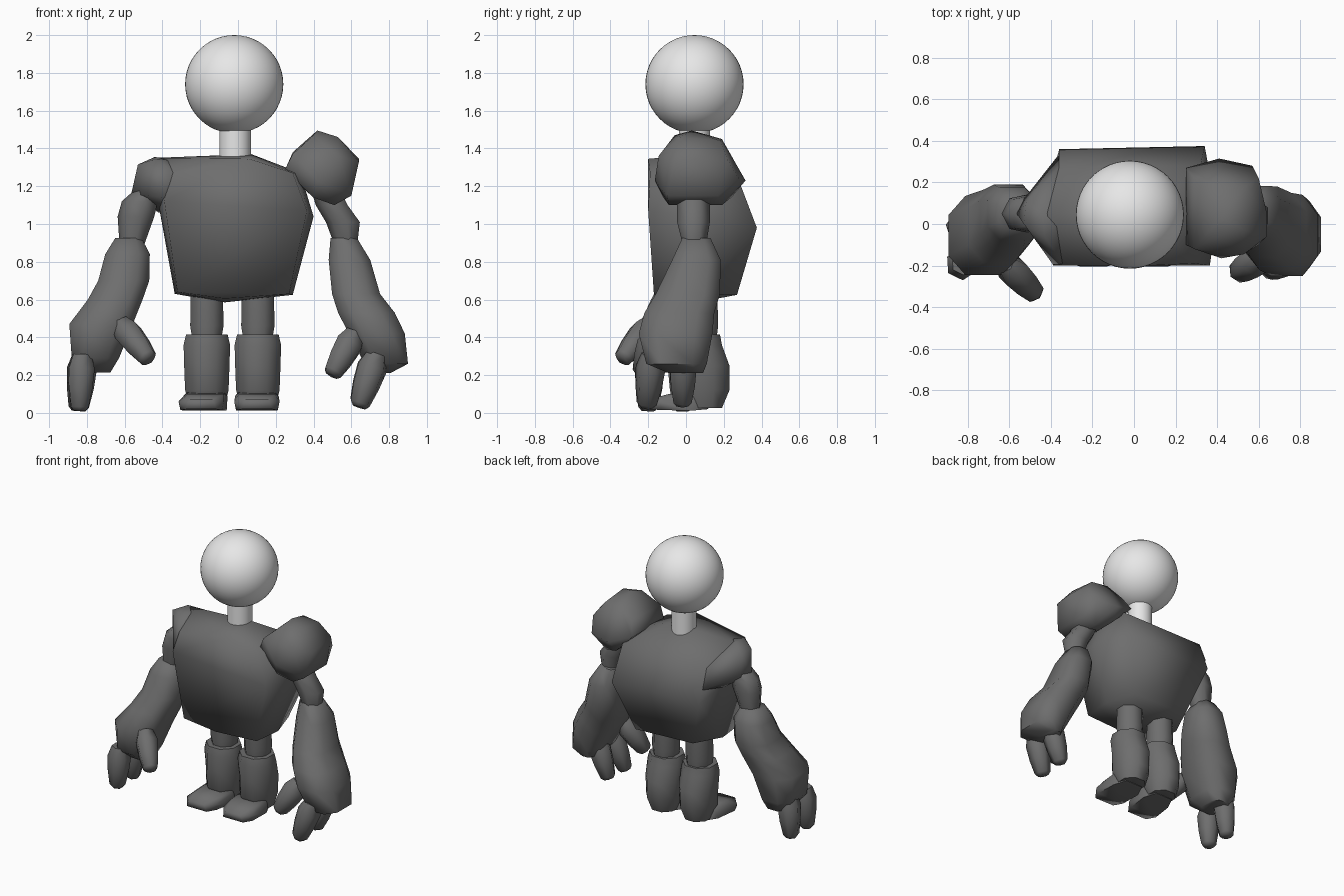
import bpy, bmesh, math
from mathutils import Vector


def material(name, v):
    m = bpy.data.materials.new(name)
    m.diffuse_color = (v, v, v, 1)
    return m


STONE = material("dark grey", 0.155)
PALE = material("pale grey", 0.8)


def finish(name, bm, mat=STONE, angle=35):
    bmesh.ops.recalc_face_normals(bm, faces=bm.faces)
    me = bpy.data.meshes.new(name)
    bm.to_mesh(me)
    bm.free()
    ob = bpy.data.objects.new(name, me)
    bpy.context.collection.objects.link(ob)
    me.materials.append(mat)
    bpy.ops.object.select_all(action='DESELECT')
    ob.select_set(True)
    bpy.context.view_layer.objects.active = ob
    bpy.ops.object.shade_smooth_by_angle(angle=math.radians(angle))
    return ob


def hull(name, points, angle=62):
    """Faceted boulder around a few corner points."""
    bm = bmesh.new()
    for p in points:
        bm.verts.new(p)
    res = bmesh.ops.convex_hull(bm, input=bm.verts)
    loose = [v for v in res["geom_interior"] if isinstance(v, bmesh.types.BMVert)]
    bmesh.ops.delete(bm, geom=loose, context='VERTS')
    bmesh.ops.dissolve_limit(bm, angle_limit=math.radians(2), verts=bm.verts, edges=bm.edges)
    return finish(name, bm, angle=angle)


def loft(name, rings, n=8, mat=STONE, tilt=None, square=1.0, angle=62):
    """Stack of n-sided rings (x, y, z, rx, ry), optionally square to a direction."""
    bm = bmesh.new()
    q = tilt.to_track_quat('Z', 'Y') if tilt else None
    k = 1 / math.cos(math.pi / n)

    def bulge(c):
        return math.copysign(abs(c * k) ** square, c)

    loops = []
    for x, y, z, rx, ry in rings:
        loop = []
        for i in range(n):
            a = 2 * math.pi * (i + 0.5) / n
            d = Vector((rx * bulge(math.cos(a)), ry * bulge(math.sin(a)), 0))
            if q:
                d = q @ d
            loop.append(bm.verts.new(Vector((x, y, z)) + d))
        loops.append(loop)
    for a, b in zip(loops, loops[1:]):
        for i in range(n):
            bm.faces.new((a[i], a[(i + 1) % n], b[(i + 1) % n], b[i]))
    bm.faces.new(loops[0])
    bm.faces.new(loops[-1])
    return finish(name, bm, mat, angle)


def finger(name, start, end, r):
    """Stubby finger that swells in the middle and tapers to the tip."""
    a, b = Vector(start), Vector(end)
    rings = [(*a.lerp(b, t), r * s, r * s) for t, s in
             ((0, 0.7), (0.25, 1), (0.6, 0.9), (0.93, 0.68), (1, 0.45))]
    loft(name, rings, 6, tilt=b - a)


# Head and neck
bm = bmesh.new()
bmesh.ops.create_uvsphere(bm, u_segments=48, v_segments=24, radius=0.26)
bmesh.ops.translate(bm, verts=bm.verts, vec=(-0.02, 0.045, 1.74))
finish("head", bm, PALE)
loft("neck", [(-0.015, 0.045, 1.25, 0.083, 0.083), (-0.015, 0.045, 1.53, 0.083, 0.083)],
     32, PALE)

# Torso: flat chest, bulging back, narrow base
hull("torso", [
    (-0.32, -0.17, 0.64), (0.27, -0.17, 0.63), (-0.07, -0.16, 0.605),
    (-0.335, 0.05, 0.63), (0.29, 0.05, 0.625), (-0.07, 0.06, 0.585),
    (-0.24, 0.26, 0.64), (0.22, 0.27, 0.625),
    (-0.39, -0.2, 1.12), (0.365, -0.2, 1.07), (-0.42, 0.05, 1.10), (0.40, 0.05, 1.04),
    (-0.36, 0.36, 1.0), (0.34, 0.375, 0.98), (-0.36, 0.275, 1.23), (0.32, 0.28, 1.23),
    (-0.34, -0.2, 1.27), (0.06, -0.2, 1.345), (0.29, -0.19, 1.27),
    (-0.44, 0.05, 1.35), (0.07, 0.06, 1.37), (0.33, 0.05, 1.27)], 88)

# Shoulder that grows out of the torso
hull("sloping_shoulder", [
    (-0.34, -0.195, 1.27), (-0.39, -0.195, 1.14), (-0.44, 0.05, 1.355), (-0.43, -0.06, 1.345),
    (-0.53, 0.0, 1.315), (-0.52, 0.10, 1.30), (-0.565, 0.05, 1.16), (-0.53, 0.12, 1.15),
    (-0.42, 0.05, 1.08), (-0.36, 0.275, 1.23), (-0.365, 0.33, 1.09), (-0.42, 0.15, 1.06),
    (-0.3, 0.05, 1.33), (-0.3, 0.05, 1.1)], 88)

# Raised boulder shoulder
hull("boulder_shoulder", [
    (0.25, -0.10, 1.29), (0.25, 0.27, 1.29), (0.29, -0.12, 1.37), (0.29, 0.22, 1.38),
    (0.40, -0.06, 1.47), (0.40, 0.19, 1.45), (0.42, 0.03, 1.495), (0.53, -0.03, 1.46),
    (0.53, 0.18, 1.44), (0.64, -0.06, 1.33), (0.64, 0.05, 1.345), (0.60, 0.22, 1.34),
    (0.42, -0.165, 1.23), (0.53, -0.145, 1.36), (0.41, 0.315, 1.23), (0.57, 0.28, 1.24),
    (0.60, -0.10, 1.15), (0.60, 0.17, 1.15), (0.51, -0.09, 1.10), (0.51, 0.19, 1.10),
    (0.40, -0.12, 1.14), (0.40, 0.24, 1.14), (0.31, 0.0, 1.22)], 75)

# Upper arms
loft("upper_arm_left", [(-0.47, 0.05, 1.18, 0.07, 0.07), (-0.515, 0.05, 1.12, 0.09, 0.08),
                        (-0.535, 0.05, 1.04, 0.092, 0.085), (-0.56, 0.05, 0.88, 0.06, 0.06)], 7)
loft("upper_arm_right", [(0.46, 0.04, 1.2, 0.07, 0.08), (0.50, 0.04, 1.10, 0.08, 0.08),
                         (0.56, 0.04, 1.01, 0.085, 0.08), (0.575, 0.045, 0.88, 0.055, 0.055)], 7)

# Forearms swelling into heavy, squarish hands
loft("forearm_left", [
    (-0.58, 0.05, 0.925, 0.07, 0.075), (-0.585, 0.05, 0.84, 0.118, 0.125),
    (-0.605, 0.03, 0.70, 0.135, 0.16), (-0.65, -0.01, 0.60, 0.145, 0.175),
    (-0.725, -0.055, 0.47, 0.168, 0.19), (-0.755, -0.06, 0.29, 0.125, 0.165),
    (-0.75, -0.03, 0.215, 0.075, 0.10)], square=0.75)
loft("forearm_right", [
    (0.56, 0.055, 0.925, 0.07, 0.075), (0.59, 0.055, 0.81, 0.11, 0.128),
    (0.625, 0.01, 0.63, 0.127, 0.17), (0.68, -0.035, 0.53, 0.15, 0.185),
    (0.735, -0.055, 0.42, 0.148, 0.195), (0.785, -0.05, 0.26, 0.115, 0.16),
    (0.755, 0.0, 0.21, 0.05, 0.09)], square=0.75)

# Fingers and thumbs
finger("thumb_left", (-0.62, -0.19, 0.47), (-0.47, -0.34, 0.28), 0.068)
finger("front_finger_left", (-0.825, -0.19, 0.31), (-0.84, -0.2, 0.01), 0.068)
finger("rear_finger_left", (-0.82, -0.02, 0.31), (-0.845, -0.015, 0.01), 0.07)
finger("thumb_right", (0.62, -0.16, 0.42), (0.495, -0.235, 0.20), 0.07)
finger("front_finger_right", (0.735, -0.18, 0.31), (0.64, -0.21, 0.03), 0.07)
finger("rear_finger_right", (0.735, -0.015, 0.31), (0.64, -0.02, 0.04), 0.07)

# Legs: thigh, shin with a heavy calf, and a foot poking out in front
for side, x, splay in (("left", -0.165, -0.025), ("right", 0.105, 0.0)):
    loft("thigh_" + side, [(x, 0.08, 0.68, 0.085, 0.085), (x, 0.08, 0.46, 0.088, 0.09),
                           (x, 0.08, 0.38, 0.075, 0.08)])
    loft("shin_" + side, [(x, 0.07, 0.415, 0.11, 0.11), (x, 0.07, 0.36, 0.123, 0.12),
                          (x, 0.09, 0.25, 0.12, 0.14), (x, 0.09, 0.12, 0.115, 0.14),
                          (x, 0.10, 0.025, 0.09, 0.09)])
    hull("foot_" + side, [(x - 0.005 + s * w + splay * (y < -0.1), y, z)
                          for s in (-1, 1) for w, y, z in (
        (0.11, -0.13, 0.015), (0.08, -0.20, 0.02), (0.12, -0.14, 0.06), (0.06, -0.205, 0.07),
        (0.095, -0.09, 0.10), (0.115, 0.0, 0.09), (0.10, 0.07, 0.11), (0.11, 0.03, 0.012),
        (0.07, 0.12, 0.02))], 75)
